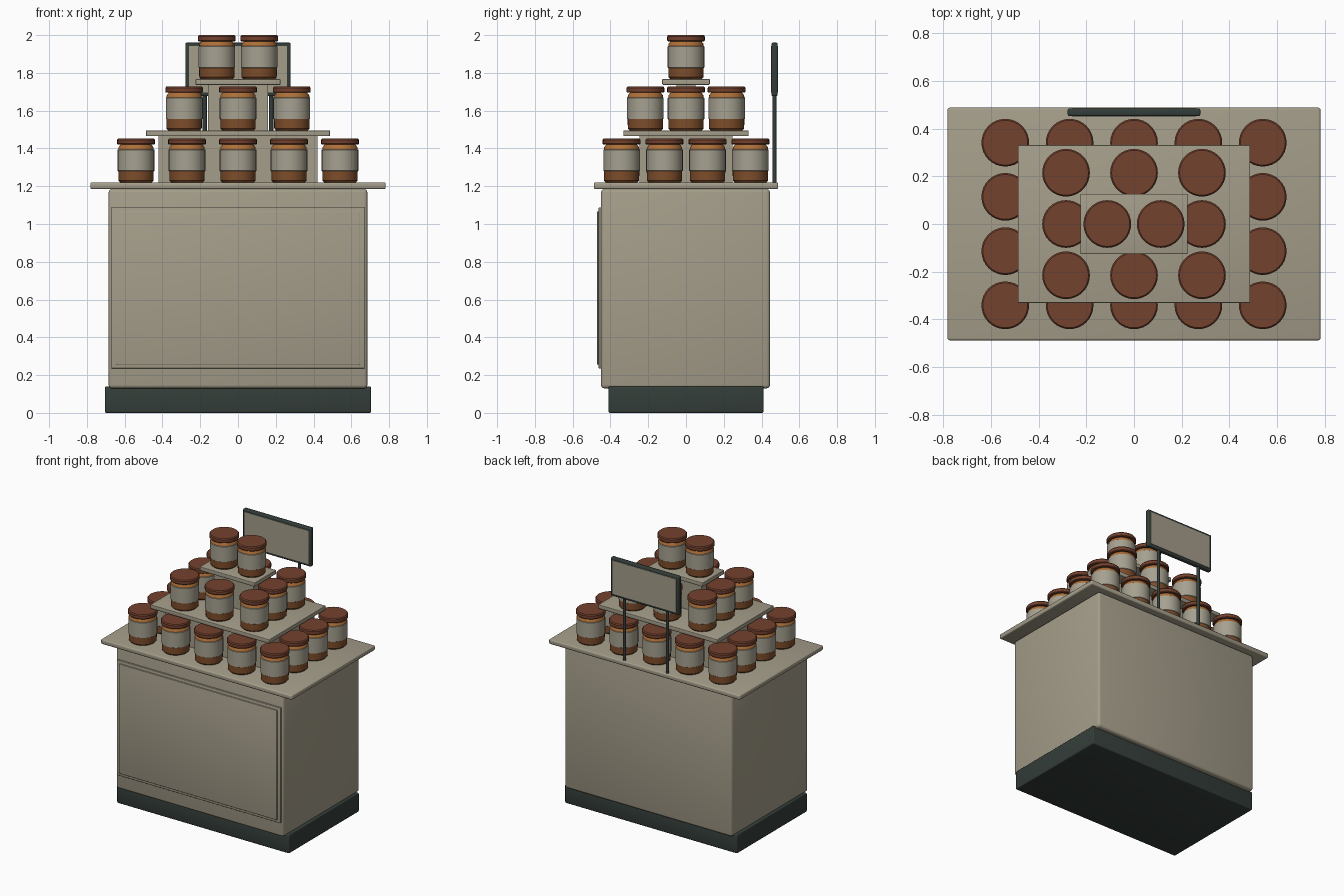
import bpy, bmesh, math

cube = bpy.data.objects.get("Cube")
if cube:
    bpy.data.objects.remove(cube, do_unlink=True)


def material(name, r, g, b):
    m = bpy.data.materials.new(name)
    m.use_nodes = True
    m.diffuse_color = (r, g, b, 1)
    m.node_tree.nodes["Principled BSDF"].inputs["Base Color"].default_value = (r, g, b, 1)
    return m


BEIGE = material("warm beige", 0.375, 0.34, 0.255)
DARK = material("dark green grey", 0.034, 0.047, 0.041)
LID = material("rust brown", 0.175, 0.054, 0.027)
AMBER = material("amber", 0.42, 0.16, 0.04)
BROWN = material("dark amber", 0.21, 0.075, 0.024)
LABEL = material("label grey", 0.38, 0.355, 0.28)


def add_object(name, bm, mats):
    me = bpy.data.meshes.new(name)
    bm.to_mesh(me)
    bm.free()
    for m in mats:
        me.materials.append(m)
    ob = bpy.data.objects.new(name, me)
    bpy.context.collection.objects.link(ob)
    return ob


def smooth(ob, degrees=35):
    bpy.ops.object.select_all(action='DESELECT')
    ob.select_set(True)
    bpy.context.view_layer.objects.active = ob
    bpy.ops.object.shade_smooth_by_angle(angle=math.radians(degrees))


def box(name, x, y, z, mat, bevel=0.0):
    """Box from (min, max) ranges, with rounded edges."""
    bm = bmesh.new()
    bmesh.ops.create_cube(bm, size=1)
    for v in bm.verts:
        for i, (lo, hi) in enumerate((x, y, z)):
            v.co[i] = hi if v.co[i] > 0 else lo
    if bevel:
        bmesh.ops.bevel(bm, geom=bm.edges[:], offset=bevel, segments=3,
                        profile=0.5, affect='EDGES')
    ob = add_object(name, bm, [mat])
    smooth(ob)
    return ob


# Cabinet
box("plinth", (-0.705, 0.705), (-0.41, 0.41), (0, 0.14), DARK, 0.008)
box("cabinet", (-0.685, 0.685), (-0.45, 0.445), (0.13, 1.185), BEIGE, 0.018)
box("front_panel", (-0.67, 0.67), (-0.462, -0.44), (0.235, 1.088), BEIGE, 0.004)
box("front_panel_inset", (-0.647, 0.647), (-0.471, -0.455), (0.256, 1.067), BEIGE, 0.004)
box("countertop", (-0.782, 0.782), (-0.488, 0.488), (1.185, 1.22), BEIGE, 0.009)

# Stepped display
box("lower_riser", (-0.42, 0.42), (-0.245, 0.245), (1.215, 1.47), BEIGE)
box("middle_shelf", (-0.487, 0.487), (-0.331, 0.331), (1.465, 1.495), BEIGE, 0.004)
box("upper_riser", (-0.16, 0.16), (-0.05, 0.05), (1.49, 1.74), BEIGE)
box("top_shelf", (-0.225, 0.225), (-0.126, 0.126), (1.737, 1.767), BEIGE, 0.004)

# Sign on two posts
box("sign_frame", (-0.278, 0.278), (0.453, 0.485), (1.677, 1.96), DARK, 0.007)
for side, y in (("front", 0.452), ("back", 0.486)):
    box("sign_board_" + side, (-0.26, 0.26), (y - 0.002, y + 0.002), (1.695, 1.942), BEIGE)
for side, x in (("left", 0.176), ("right", -0.176)):
    bm = bmesh.new()
    bmesh.ops.create_cone(bm, cap_ends=True, segments=16, radius1=0.011,
                          radius2=0.011, depth=0.5)
    bmesh.ops.translate(bm, verts=bm.verts, vec=(x, 0.468, 1.46))
    smooth(add_object("sign_post_" + side, bm, [DARK]))

# Jar profile: radius, height, material slot of the band above the point
JAR = [(0, 0, 1), (0.084, 0, 1), (0.093, 0.01, 1), (0.094, 0.06, 2),
       (0.097, 0.062, 2), (0.097, 0.173, 2), (0.094, 0.175, 0),
       (0.092, 0.187, 0), (0.082, 0.2, 3), (0.096, 0.2, 3), (0.1, 0.205, 3),
       (0.1, 0.226, 3), (0.094, 0.233, 3), (0, 0.233, 3)]


def make_jar(segments=32):
    bm = bmesh.new()
    rings = []
    for r, z, _ in JAR:
        n = segments if r else 1
        rings.append([bm.verts.new((r * math.cos(math.tau * i / n),
                                    r * math.sin(math.tau * i / n), z)) for i in range(n)])
    for (lo, hi), point in zip(zip(rings, rings[1:]), JAR):
        for i in range(segments):
            j = i + 1
            corners = [lo[i % len(lo)], lo[j % len(lo)], hi[j % len(hi)], hi[i % len(hi)]]
            face = bm.faces.new(list(dict.fromkeys(corners)))
            face.material_index = point[2]
    bmesh.ops.recalc_face_normals(bm, faces=bm.faces)
    ob = add_object("jar", bm, [AMBER, BROWN, LABEL, LID])
    smooth(ob)
    return ob


# Jars around the edge of each tier
spots = []
for x in (-0.54, -0.27, 0, 0.27, 0.54):
    for y in (-0.341, -0.114, 0.114, 0.341):
        if abs(x) > 0.5 or abs(y) > 0.3:
            spots.append((x, y, 1.22))
for x in (-0.285, 0, 0.285):
    for y in (-0.215, 0, 0.215):
        if x or y:
            spots.append((x, y, 1.495))
spots += [(-0.112, 0, 1.767), (0.112, 0, 1.767)]

first = make_jar()
for i, spot in enumerate(spots):
    jar = first
    if i:
        jar = first.copy()
        bpy.context.collection.objects.link(jar)
    jar.name = f"jar_{i + 1}"
    jar.location = spot
